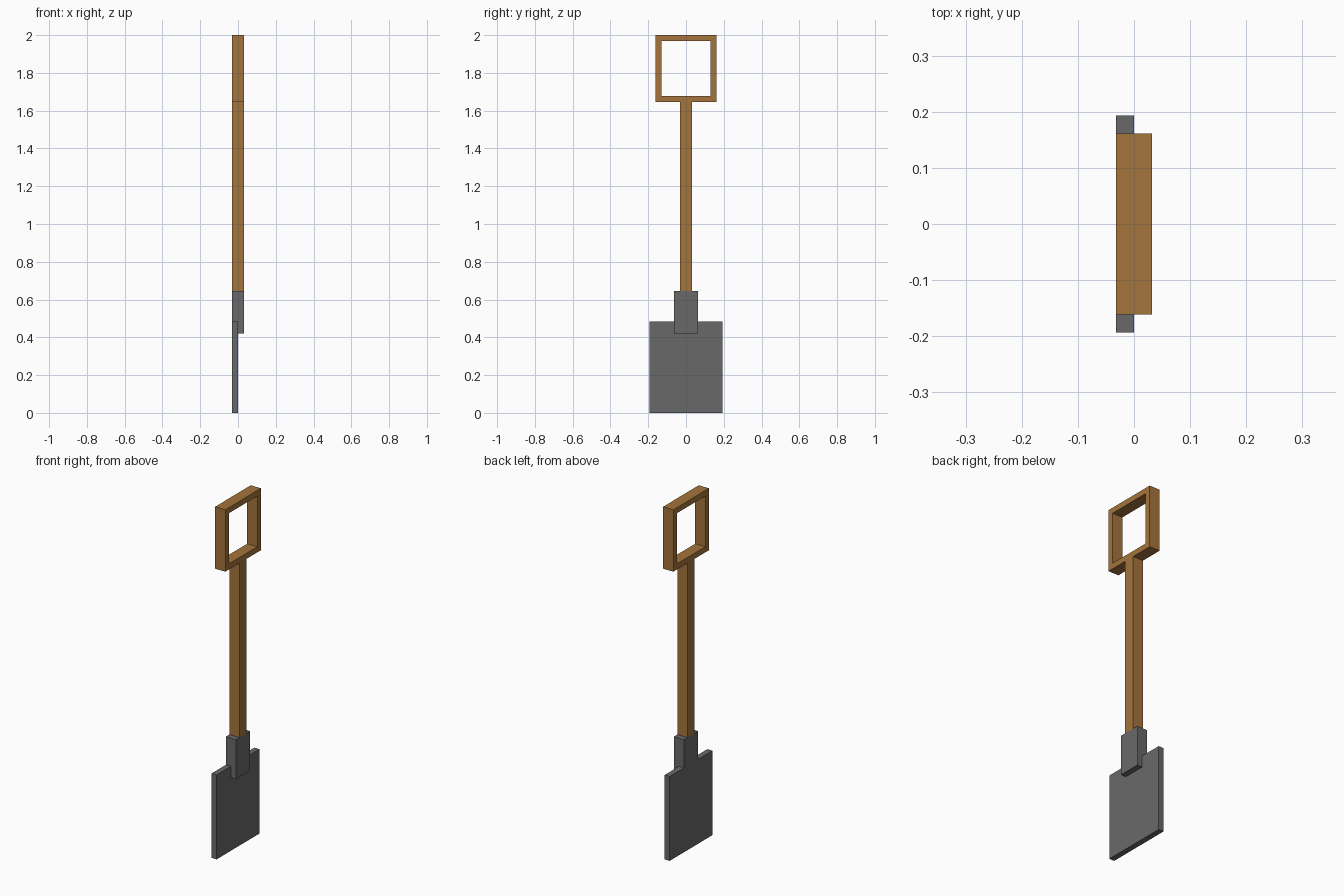
import bpy
import bmesh

if "Cube" in bpy.data.objects:
    bpy.data.objects.remove(bpy.data.objects["Cube"], do_unlink=True)

U = 2 / 62  # module: the whole spade is 62 modules tall


def material(name, srgb):
    col = [((c / 255 + 0.055) / 1.055) ** 2.4 for c in srgb] + [1]
    m = bpy.data.materials.new(name)
    m.use_nodes = True
    m.diffuse_color = col
    m.node_tree.nodes["Principled BSDF"].inputs["Base Color"].default_value = col
    return m


wood = material("brown wood", (164, 116, 60))
metal = material("grey metal", (105, 105, 105))


def finish(name, bm, mat):
    bmesh.ops.recalc_face_normals(bm, faces=bm.faces)
    for v in bm.verts:
        v.co *= U
    me = bpy.data.meshes.new(name)
    bm.to_mesh(me)
    bm.free()
    me.materials.append(mat)
    ob = bpy.data.objects.new(name, me)
    bpy.context.collection.objects.link(ob)
    return ob


def prism(name, profile, half_width, mat):
    """Extrude an (x, z) profile across y, in modules."""
    bm = bmesh.new()
    face = bm.faces.new([bm.verts.new((x, -half_width, z)) for x, z in profile])
    ext = bmesh.ops.extrude_face_region(bm, geom=[face])["geom"]
    for v in ext:
        if isinstance(v, bmesh.types.BMVert):
            v.co.y = half_width
    return finish(name, bm, mat)


def rect(x0, x1, z0, z1):
    return [(x0, z0), (x1, z0), (x1, z1), (x0, z1)]


# Blade, and the socket that steps over its +x face
prism("blade", rect(-1, 0, 0, 15), 6, metal)
prism("socket", [(0, 13), (1, 13), (1, 20), (-1, 20), (-1, 15), (0, 15)], 2, metal)

# Shaft
prism("shaft", rect(-1, 1, 20, 51), 1, wood)

# Open square grip: two matching loops on each side joined into a frame
bm = bmesh.new()
rings = []
for x in (-1, 1):
    for w, z0, z1 in ((5, 51, 62), (4, 52, 61)):
        rings.append([bm.verts.new((x, y, z)) for y, z in rect(-w, w, z0, z1)])
for a, b in ((0, 1), (2, 3), (0, 2), (1, 3)):
    for i in range(4):
        j = (i + 1) % 4
        bm.faces.new((rings[a][i], rings[a][j], rings[b][j], rings[b][i]))
finish("grip", bm, wood)
